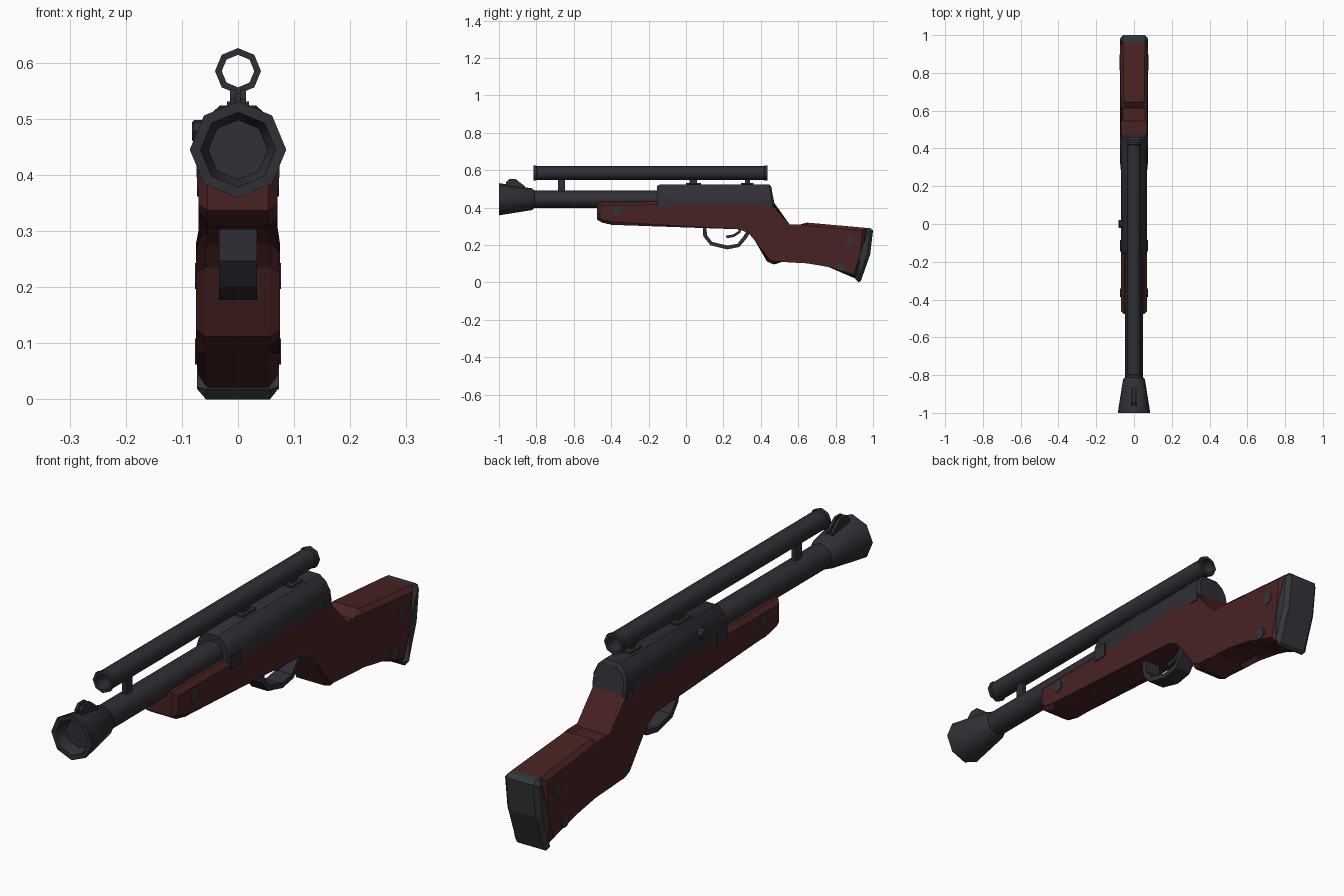
import bpy, bmesh, math

if "Cube" in bpy.data.objects:
    bpy.data.objects.remove(bpy.data.objects["Cube"])


def material(name, col):
    m = bpy.data.materials.new(name)
    m.diffuse_color = (*col, 1)
    m.use_nodes = True
    m.node_tree.nodes["Principled BSDF"].inputs["Base Color"].default_value = m.diffuse_color
    return m


WOOD = material("dark red wood", (0.066, 0.0165, 0.016))
METAL = material("gunmetal", (0.028, 0.028, 0.036))
PAD = material("slate rubber", (0.032, 0.036, 0.042))


def finish(bm, name, mat, smooth=None):
    bmesh.ops.recalc_face_normals(bm, faces=bm.faces)
    me = bpy.data.meshes.new(name)
    bm.to_mesh(me)
    bm.free()
    me.materials.append(mat)
    if smooth:
        me.polygons.foreach_set("use_smooth", [True] * len(me.polygons))
        me.set_sharp_from_angle(angle=math.radians(smooth))
    ob = bpy.data.objects.new(name, me)
    bpy.context.collection.objects.link(ob)
    return ob


def slab(name, pts, x0, x1, mat, bevel=0, width=None):
    """Side profile (y, z) extruded across x, with bevelled side outlines."""
    bm = bmesh.new()
    a = [bm.verts.new((x0, y, z)) for y, z in pts]
    b = [bm.verts.new((x1, y, z)) for y, z in pts]
    n = len(pts)
    caps = [bm.faces.new(a), bm.faces.new(b[::-1])]
    for i in range(n):
        bm.faces.new((a[i], b[i], b[(i + 1) % n], a[(i + 1) % n]))
    if bevel:
        edges = list({e for f in caps for e in f.edges})
        bmesh.ops.bevel(bm, geom=edges, offset=bevel, segments=1, affect='EDGES')
    if width:
        for v in bm.verts:
            v.co.x *= width(v.co.y, v.co.z)
    return finish(bm, name, mat)


def box(name, x, y, z, mat):
    return slab(name, [(y[0], z[0]), (y[1], z[0]), (y[1], z[1]), (y[0], z[1])], *x, mat)


def lathe(name, path, zc, mat, closed=False, n=8):
    """Rings (y, radius) about an axis along y."""
    bm = bmesh.new()
    rings = [[bm.verts.new((r * math.sin(2 * math.pi * k / n), y,
                            zc + r * math.cos(2 * math.pi * k / n)))
              for k in range(n)] for y, r in path]
    pairs = list(zip(rings, rings[1:]))
    if closed:
        pairs.append((rings[-1], rings[0]))
    else:
        bm.faces.new(rings[0])
        bm.faces.new(rings[-1])
    for p, q in pairs:
        for k in range(n):
            j = (k + 1) % n
            bm.faces.new((p[k], p[j], q[j], q[k]))
    return finish(bm, name, mat, 50)


def strip(name, pts, t, half, mat):
    """Flat band of thickness t following an open (y, z) path."""
    outer, inner = [], []
    for i, (y, z) in enumerate(pts):
        p, q = pts[max(i - 1, 0)], pts[min(i + 1, len(pts) - 1)]
        dy, dz = q[0] - p[0], q[1] - p[1]
        l = math.hypot(dy, dz)
        outer.append((y + dz / l * t / 2, z - dy / l * t / 2))
        inner.append((y - dz / l * t / 2, z + dy / l * t / 2))
    return slab(name, outer + inner[::-1], -half, half, mat)


# Wooden stock: fore-end, grip and butt
slab("stock", [(-0.476, 0.43), (-0.476, 0.337), (-0.45, 0.32), (-0.396, 0.308), (0.29, 0.30),
               (0.345, 0.275), (0.38, 0.235), (0.433, 0.112), (0.47, 0.096),
               (0.556, 0.123), (0.652, 0.118), (0.76, 0.083), (0.908, 0.02),
               (0.948, 0.15), (0.96, 0.292), (0.647, 0.32), (0.615, 0.294),
               (0.545, 0.294), (0.465, 0.435)],
     -0.07, 0.07, WOOD, 0.016,
     lambda y, z: 1.07 if y > 0.3 and 0.05 < z < 0.3 else 1.0)

# Butt pad
slab("butt_pad", [(0.96, 0.292), (0.985, 0.29), (1.0, 0.278), (0.985, 0.15), (0.935, 0.008),
                  (0.922, 0.0), (0.905, 0.018), (0.945, 0.15)], -0.073, 0.073, PAD, 0.016)

# Receiver: faceted arch section swept along y, tapered front, slanted rear
half = [(0.07, 0.415), (0.07, 0.468), (0.055, 0.503), (0.032, 0.524)]
section = half + [(-x, z) for x, z in half[::-1]]
bm = bmesh.new()
rows = []
for y, s in ((-0.155, 0.9), (-0.14, 1), (0.445, 1), (0.455, 0.9)):
    rows.append([bm.verts.new((x * s, y + (0.17 * (0.524 - z) if y > 0 else 0),
                               0.43 + (z - 0.43) * s)) for x, z in section])
for p, q in zip(rows, rows[1:]):
    for i in range(8):
        j = (i + 1) % 8
        bm.faces.new((p[i], p[j], q[j], q[i]))
bm.faces.new(rows[0])
bm.faces.new(rows[-1])
finish(bm, "receiver", METAL, 35)

# Barrel and flared muzzle with recessed mouth
lathe("barrel", [(-0.9, 0.047), (-0.1, 0.047)], 0.445, METAL)
lathe("muzzle", [(-0.81, 0.047), (-0.823, 0.058), (-1.0, 0.086), (-1.0, 0.067),
                 (-0.96, 0.053)], 0.445, METAL)

# Front sight: two small ramp blades
for s, side in ((1, "right"), (-1, "left")):
    slab("front_sight_" + side, [(-0.96, 0.50), (-0.962, 0.535), (-0.945, 0.552), (-0.91, 0.552),
                                 (-0.862, 0.515), (-0.862, 0.49)], s * 0.004, s * 0.014, METAL)

# Scope: open tube with end rims
lathe("scope_tube", [(-0.815, 0.041), (-0.80, 0.041), (-0.797, 0.037), (0.417, 0.037),
                     (0.42, 0.041), (0.435, 0.041), (0.435, 0.029), (-0.815, 0.029)],
      0.585, METAL, closed=True)

# Scope posts and their base plates
for i, (y0, y1, z0) in enumerate(((-0.685, -0.647, 0.48), (0.02, 0.06, 0.515), (0.315, 0.342, 0.515))):
    box(f"scope_post_{i + 1}", (-0.008, 0.008), (y0, y1), (z0, 0.554), METAL)
    if i:
        box(f"post_base_{i}", (-0.02, 0.02), (y0 - 0.02, y1 + 0.02), (0.515, 0.531), METAL)

# Side tabs, and inlaid studs on both sides
for s, side in ((1, "right"), (-1, "left")):
    box("front_tab_" + side, (s * 0.05, s * 0.074), (-0.145, -0.085), (0.395, 0.45), METAL)
    box("rear_tab_" + side, (s * 0.05, s * 0.073), (0.42, 0.458), (0.40, 0.435), METAL)
    for i, (y, z, x) in enumerate(((-0.364, 0.385, 0.0), (0.877, 0.22, 0.004), (0.834, 0.085, 0.004))):
        pts = [(y + 0.023 * math.cos(math.pi * (k + .5) / 4), z + 0.025 * math.sin(math.pi * (k + .5) / 4))
               for k in range(8)]
        slab(f"stud_{side}_{i + 1}", pts, s * (0.068 + x), s * (0.073 + x), PAD)

# Round knob on the left of the receiver
pts = [(0.022 * math.cos(math.pi * k / 4), 0.478 + 0.02 * math.sin(math.pi * k / 4)) for k in range(8)]
slab("side_knob", pts, -0.05, -0.082, METAL, 0.004)

# Trigger guard and trigger
strip("trigger_guard", [(0.10, 0.305), (0.102, 0.25), (0.135, 0.208), (0.22, 0.187), (0.28, 0.198),
                        (0.315, 0.24), (0.345, 0.29)], 0.02, 0.034, METAL)
strip("trigger", [(0.297, 0.305), (0.285, 0.27), (0.255, 0.25), (0.215, 0.243)], 0.014, 0.015, METAL)
